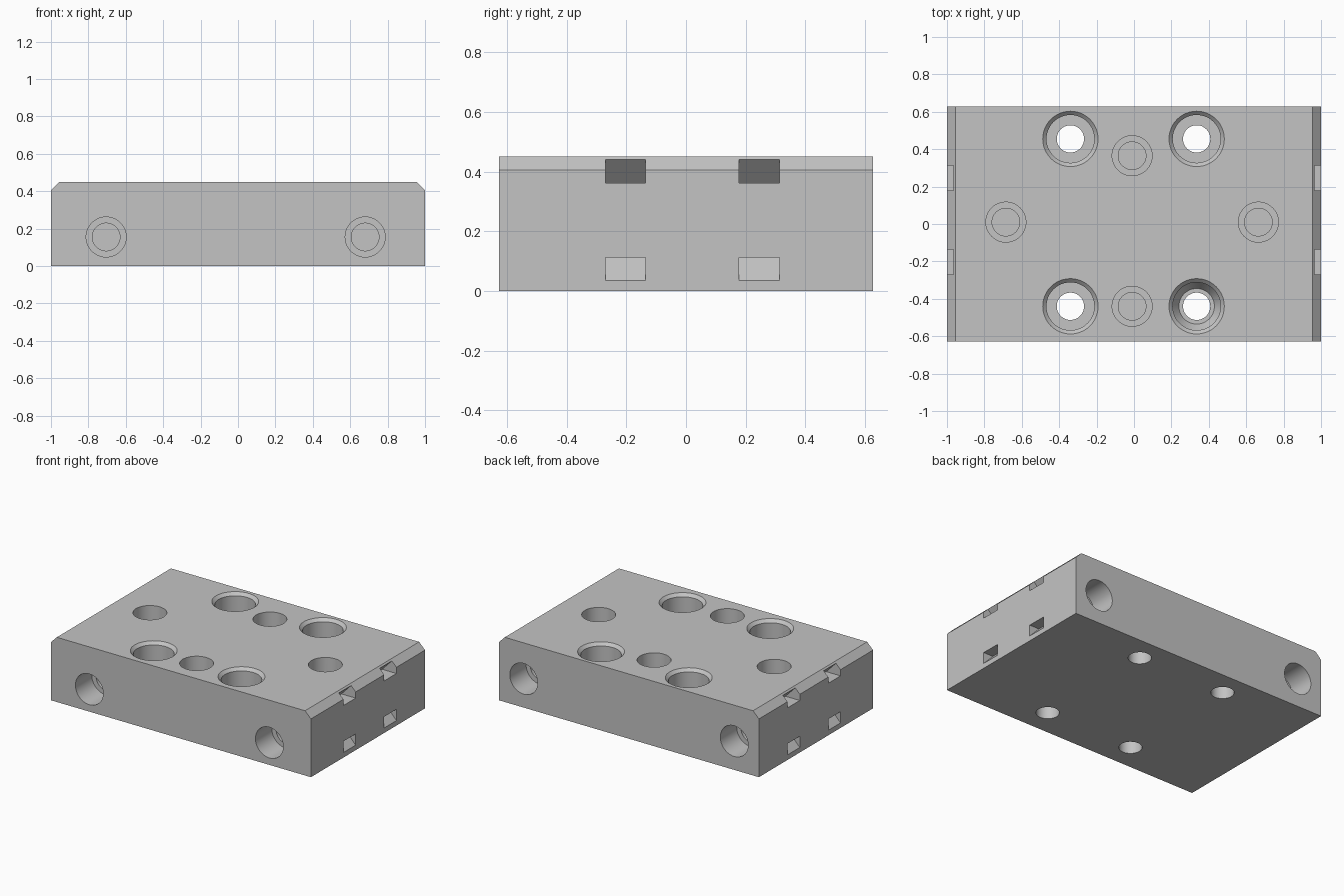
import bpy, bmesh, math
from mathutils import Matrix, Vector

cube = bpy.data.objects.get("Cube")
if cube:
    bpy.data.objects.remove(cube, do_unlink=True)

HALF_Y, TOP, BEVEL = 0.627, 0.45, 0.045

grey = bpy.data.materials.new("plain_grey")
grey.use_nodes = True
colour = (0.55, 0.55, 0.55, 1)
grey.diffuse_color = colour
grey.node_tree.nodes["Principled BSDF"].inputs["Base Color"].default_value = colour


def make_object(name, bm):
    bmesh.ops.recalc_face_normals(bm, faces=bm.faces)
    mesh = bpy.data.meshes.new(name)
    bm.to_mesh(mesh)
    bm.free()
    mesh.materials.append(grey)
    obj = bpy.data.objects.new(name, mesh)
    bpy.context.collection.objects.link(obj)
    return obj


def prism(bm, outline, y0, y1):
    """Extrude an (x, z) outline from y0 to y1."""
    face = bm.faces.new([bm.verts.new((x, y0, z)) for x, z in outline])
    extruded = bmesh.ops.extrude_face_region(bm, geom=[face])["geom"]
    moved = [v for v in extruded if isinstance(v, bmesh.types.BMVert)]
    bmesh.ops.translate(bm, verts=moved, vec=(0, y1 - y0, 0))


def bore(bm, profile, place):
    """Revolve a (radius, height) profile into a closed cutter."""
    steps = 48
    rings = []
    for r, h in profile:
        rings.append([bm.verts.new(place @ Vector((r * math.cos(a), r * math.sin(a), h)))
                      for a in (2 * math.pi * i / steps for i in range(steps))])
    for low, high in zip(rings, rings[1:]):
        for i in range(steps):
            j = (i + 1) % steps
            bm.faces.new((low[i], low[j], high[j], high[i]))
    bm.faces.new(rings[0])
    bm.faces.new(rings[-1])


# Block with chamfered long top edges
bm = bmesh.new()
prism(bm, [(-1, 0), (1, 0), (1, TOP - BEVEL), (1 - BEVEL, TOP),
           (BEVEL - 1, TOP), (-1, TOP - BEVEL)], -HALF_Y, HALF_Y)
block = make_object("mounting_block", bm)

cut = bmesh.new()

# Counterbored through holes; one has a tapered seat
mouth = [(0.128, TOP - 0.02), (0.148, TOP), (0.148, TOP + 0.05)]
for x in (-0.34, 0.335):
    for y in (-0.44, 0.455):
        tapered = x > 0 and y < 0
        seat = [(0.095, 0.2), (0.128, 0.25)] if tapered else [(0.128, 0.2)]
        bore(cut, [(0.073, -0.05), (0.073, 0.2)] + seat + mouth,
             Matrix.Translation((x, y, 0)))

# Stepped blind holes: top, front and back
blind = [(0.074, -0.25), (0.074, -0.18), (0.107, -0.18), (0.107, 0.05)]
for x, y in ((-0.685, 0.01), (0.665, 0.01), (-0.01, 0.365), (-0.01, -0.44)):
    bore(cut, blind, Matrix.Translation((x, y, TOP)))
for x, side, z in ((-0.705, -1, 0.155), (0.68, -1, 0.155),
                   (-0.81, 1, 0.2), (0.81, 1, 0.2)):
    turn = Matrix.Rotation(-side * math.pi / 2, 4, "X")
    bore(cut, blind, Matrix.Translation((x, side * HALF_Y, z)) @ turn)

# Wedge slots along both ends
upper = [(0.965, 0.44), (0.89, 0.362), (1.05, 0.362), (1.05, 0.44)]
lower = [(1, 0.035), (0.925, 0.113), (1.05, 0.113), (1.05, 0.035)]
for side in (-1, 1):
    for y in (-0.27, 0.178):
        for wedge in (upper, lower):
            prism(cut, [(side * x, z) for x, z in wedge], y, y + 0.135)

cutter = make_object("hole_cutter", cut)
cutter.hide_render = True

# Cut the block and drop the cutter
mod = block.modifiers.new("holes", "BOOLEAN")
mod.operation = "DIFFERENCE"
mod.solver = "EXACT"
mod.object = cutter
bpy.ops.object.select_all(action="DESELECT")
bpy.context.view_layer.objects.active = block
block.select_set(True)
bpy.ops.object.modifier_apply(modifier=mod.name)
bpy.data.objects.remove(cutter, do_unlink=True)
bpy.ops.object.shade_smooth_by_angle(angle=math.radians(25))
